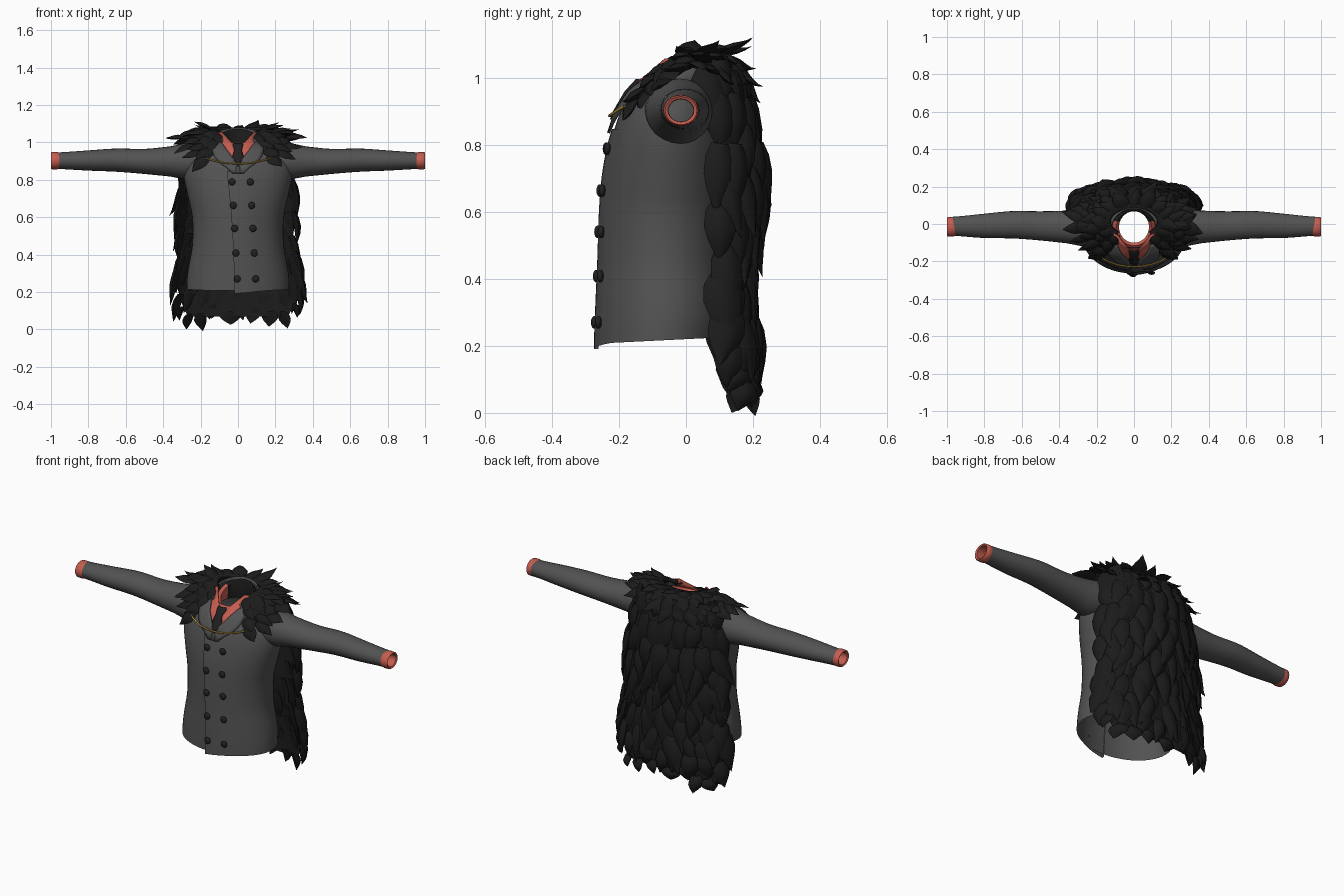
import bpy, bmesh, math, random
from mathutils import Vector

random.seed(7)
cube = bpy.data.objects.get("Cube")
if cube:
    bpy.data.objects.remove(cube, do_unlink=True)


def material(name, r, g, b):
    m = bpy.data.materials.new(name)
    m.use_nodes = True
    m.diffuse_color = (r, g, b, 1)
    node = m.node_tree.nodes["Principled BSDF"]
    node.inputs["Base Color"].default_value = (r, g, b, 1)
    node.inputs["Roughness"].default_value = 0.8
    return m


GREY = material("charcoal wool", .085, .085, .085)
FUR = material("black fur", .011, .011, .011)
RED = material("coral shirt", .56, .11, .08)
DARK = material("black trim", .016, .015, .016)
GOLD = material("gold", .55, .34, .05)


def finish(name, bm, mat, angle=40):
    bmesh.ops.recalc_face_normals(bm, faces=bm.faces[:])
    me = bpy.data.meshes.new(name)
    bm.to_mesh(me)
    bm.free()
    ob = bpy.data.objects.new(name, me)
    bpy.context.collection.objects.link(ob)
    me.materials.append(mat)
    bpy.ops.object.select_all(action='DESELECT')
    ob.select_set(True)
    bpy.context.view_layer.objects.active = ob
    bpy.ops.object.shade_smooth_by_angle(angle=math.radians(angle))
    return ob


def skin(bm, rows, closed):
    """Join rows of points into a quad surface."""
    vs = [[bm.verts.new(p) for p in row] for row in rows]
    n = len(vs[0])
    for a, b in zip(vs, vs[1:]):
        for i in range(n if closed else n - 1):
            j = (i + 1) % n
            bm.faces.new((a[i], a[j], b[j], b[i]))
    return vs


def loft(name, rows, mat, closed=True, thick=0, angle=40):
    bm = bmesh.new()
    skin(bm, rows, closed)
    ob = finish(name, bm, mat, angle)
    if thick:
        mod = ob.modifiers.new("thickness", 'SOLIDIFY')
        mod.thickness = thick
        mod.offset = 0
    return ob


def sample(table, z):
    """Smoothly interpolate a table whose first column rises."""
    k = 0
    while k < len(table) - 2 and z > table[k + 1][0]:
        k += 1
    p0, p1, p2, p3 = (table[min(max(i, 0), len(table) - 1)] for i in (k - 1, k, k + 1, k + 2))
    t = min(max((z - p1[0]) / (p2[0] - p1[0]), 0), 1)
    out = []
    for a, b, c, d in zip(p0[1:], p1[1:], p2[1:], p3[1:]):
        out.append(b + t * (c - a + t * (2 * a - 5 * b + 4 * c - d + t * (3 * (b - c) + d - a))) / 2)
    return out


# Jacket body: height, half width, front y, back y
BODY = [(.21, .275, -.265, .12), (.3, .27, -.262, .13), (.45, .245, -.256, .12),
        (.6, .245, -.252, .12), (.72, .27, -.242, .13), (.82, .29, -.222, .13),
        (.9, .285, -.195, .12), (.96, .235, -.16, .1), (1.0, .14, -.125, .09)]


def ring(hx, yf, yb, z, tilt=0, lo=0, hi=360, n=48):
    yc, d = (yf + yb) / 2, (yb - yf) / 2
    pts = []
    for i in range(n):
        a = math.radians(lo + (hi - lo) * i / (n if hi - lo == 360 else n - 1))
        pts.append((hx * math.sin(a), yc - d * math.cos(a), z - tilt * math.cos(a)))
    return pts


def chest(x, z, off=0):
    """Point on the front of the jacket, pushed out by off."""
    hx, yf, yb = sample(BODY, z)
    d = (yb - yf) / 2
    return (x, (yf + yb) / 2 - d * math.sqrt(max(0, 1 - (x / hx) ** 2)) - off, z)


rows = []
for i in range(25):
    z = .21 + .79 * i / 24
    rows.append(ring(*sample(BODY, z), z))
# hem dips at the front
rows[0] = [(x, y, z + .015 * (y + .2) / .3) for x, y, z in rows[0]]
loft("jacket_body", rows, GREY)

# Overlapping front flap with a stepped left edge and a curved hem
rows = []
for i in range(20):
    t = i / 19
    e = -.02 - .04 * t * t
    cols = [(e, -.004, 0), (e, .01, 0)] + [(e + (.2 - e) * k / 8, .01 - .015 * k / 8, k / 8) for k in range(1, 9)]
    rows.append([chest(x, .19 + .022 * f + (.657 - .022 * f) * t, o) for x, o, f in cols])
loft("front_flap", rows, GREY, closed=False, angle=50)

# Double row of buttons
for i, z in enumerate((.27, .408, .54, .663, .788)):
    for x in (-.004, .094):
        bpy.ops.mesh.primitive_uv_sphere_add(segments=14, ring_count=8, radius=.019,
                                             location=chest(x - i * .007, z, .01))
        ob = bpy.context.object
        ob.name = "button"
        ob.scale.y = .55
        ob.data.materials.append(DARK)
        bpy.ops.object.shade_smooth()

# Shirt front, tie and lapels lie on the chest
heights = [.865 + .135 * i / 10 for i in range(11)]
loft("shirt_front", [[chest((z - .865) * .75 * k / 5, z, .006) for k in range(-5, 6)]
                     for z in heights], RED, closed=False)
tie = [(.875, .004), (.9, .036), (.955, .02), (.96, .02), (.985, .028), (.995, .024)]
loft("tie", [[chest(w * k / 3, z, .012 + .008 * (1 - abs(k) / 3)) for k in range(-3, 4)]
             for z, w in tie], DARK, closed=False, thick=.005)
for s, side in ((1, "left"), (-1, "right")):
    rows = []
    for z in [.835] + heights:
        inner = max(z - .865, 0) * .75 - .012
        width = .075 * math.sin(math.pi * min(1, (z - .815) / .2)) + .02
        rows.append([chest(s * (inner + width * k / 4), z, .014) for k in range(5)])
    loft(side + "_lapel", rows, GREY, closed=False, thick=.008)
    # shirt collar point
    wing = [((.108, 1.055), (.085, 1.055)), ((.11, 1.0), (.04, 1.005)),
            ((.095, .955), (.012, .982)), ((.065, .912), (.05, .92))]
    loft(side + "_collar_point",
         [[(s * x, chest(0, min(z, 1), 0)[1] - .018 + abs(x) * .5 + max(0, z - 1) * .7, z)
           for x, z in pair] for pair in wing], RED, closed=False, thick=.006)

# Standing collars, lower at the front, with a dark lining behind the neck
def neck(lo, hi):
    return [ring(.135, -.13, .09, .97, 0, lo, hi), ring(.108, -.125, .08, 1.02, .04, lo, hi),
            ring(.095, -.115, .072, 1.03, .042, lo, hi), ring(.08, -.1, .068, 1.02, .04, lo, hi),
            ring(.085, -.1, .07, .96, 0, lo, hi)]


loft("shirt_collar", neck(-112, 112), RED, closed=False)
loft("neck_lining", neck(112, 248), FUR, closed=False)
loft("jacket_collar", [ring(.165, -.145, .1, .97, 0, 35, 325), ring(.135, -.135, .09, 1.025, .03, 42, 318),
                       ring(.118, -.125, .085, 1.04, .035, 42, 318)], GREY, closed=False, thick=.008)

# Sleeves and cuffs: distance out, centre y, centre z, half depth, half height
SLEEVE = [(.19, -.025, .905, .1, .085), (.27, -.02, .9, .1, .098), (.35, -.016, .898, .088, .082),
          (.5, -.01, .898, .078, .067), (.65, -.004, .905, .073, .062),
          (.8, -.01, .903, .065, .054), (.968, -.012, .902, .051, .044)]


def oval(x, yc, zc, ry, rz, n=24):
    return [(x, yc + ry * math.cos(math.tau * i / n), zc + rz * math.sin(math.tau * i / n)) for i in range(n)]


for s, side in ((1, "left"), (-1, "right")):
    xs = [.19 + .778 * i / 18 for i in range(19)]
    loft(side + "_sleeve", [oval(s * x, *sample(SLEEVE, x)) for x in xs], GREY)
    loft(side + "_cuff", [oval(s * x, -.015, .902, r * 1.13, r) for x, r in
                          ((.955, .043), (.97, .047), (.995, .046), (1.0, .042), (.995, .034), (.94, .033))], RED)

# Gold chain across the chest
cu = bpy.data.curves.new("chain", 'CURVE')
cu.dimensions = '3D'
cu.bevel_depth = .0045
cu.bevel_resolution = 1
sp = cu.splines.new('POLY')
sp.points.add(16)
for i, p in enumerate(sp.points):
    x = .17 * (i / 8 - 1)
    p.co = (*chest(x, .886 + x * x, .028), 1)
chain = bpy.data.objects.new("chain", cu)
bpy.context.collection.objects.link(chain)
cu.materials.append(GOLD)


def tuft(bm, root, along, normal, length, width, curl):
    """A pointed lock of fur, swaying sideways and curling out at its tip."""
    along, normal = along.normalized(), normal.normalized()
    side = along.cross(normal).normalized()
    lean = random.uniform(-.35, .35)
    rows = []
    for t, w in ((0, .6), (.2, .95), (.45, 1), (.65, .75), (.85, .35), (1, .02)):
        c = root + along * length * t + side * lean * length * t * t
        c = c + normal * (curl * length * t ** 3 + .012 * math.sin(math.pi * t))
        h = width * w / 2
        rows.append([c + side * h, c + side * h * .5 + normal * h * .38, c + normal * h * .5,
                     c - side * h * .5 + normal * h * .38, c - side * h, c - normal * h * .3])
    ends = skin(bm, rows, True)
    bm.faces.new(ends[-1])


# Cape of fur: height, half width, edge y, bulge
CAPE = [(.07, .27, .15, .04), (.15, .31, .13, .065), (.3, .32, .1, .1), (.45, .3, .1, .075),
        (.6, .295, .095, .095), (.75, .295, .08, .135), (.9, .28, .075, .125), (1.05, .24, .05, .105)]


def cape(u, z):
    w, y0, d = sample(CAPE, z)
    a = u * 1.45
    return Vector((w * math.sin(a), y0 + d * math.cos(a), z))


loft("cape_backing", [[cape(k / 10, .07 + .98 * i / 20) for k in range(-10, 11)] for i in range(21)],
     FUR, closed=False)
bm = bmesh.new()
ROWS, COLS = 10, 9
for r in range(ROWS):
    z = .11 + .93 * r / (ROWS - 1)
    for c in range(COLS):
        u = 2 * (c + .5 * (r % 2)) / (COLS - .5) - 1 + random.uniform(-.06, .06)
        u = min(max(u, -1), 1)
        a = u * 1.45
        out = Vector((math.sin(a), math.cos(a) + .1, 0))
        down = Vector((.12 * u, -.14 * abs(u) ** 3, -1))
        size = random.uniform(.18, .25) if r > 1 else random.uniform(.07, .1) + .06 * r
        tuft(bm, cape(u, z + random.uniform(-.03, .03)), down, out, size,
             random.uniform(.08, .12), random.uniform(0, .25))
finish("cape_fur", bm, FUR, 60)


# Fur mantle around the shoulders, open at the front, hanging down over back and chest
def mantle(deg, t):
    a = math.radians(deg)
    s, c = math.sin(a), math.cos(a)
    front, back = max(0, -c), max(0, c)
    x = (.125 + .13 * t) * s
    y = .01 + c * (.075 + (.075 if c > 0 else .14) * t)
    return Vector((x, y, 1.07 - .03 * t * t - front * (.03 + .12 * t) - back * .03 * t * t))


SPAN = 138
loft("mantle_backing", [[mantle(SPAN * k / 16, t / 4) for k in range(-16, 17)] for t in range(5)],
     FUR, closed=False, thick=.02)
bm = bmesh.new()
for t, count in ((.1, 13), (.4, 15), (.75, 19), (1, 21)):
    for k in range(count):
        deg = SPAN * (2 * k / (count - 1) - 1)
        a = math.radians(deg)
        s, c = math.sin(a), math.cos(a)
        front, back = max(0, -c), max(0, c)
        drop = front * 1.1 + back * 1.6 * t + .25 * t
        along = Vector((s, c * (1 - .6 * t), random.uniform(-.35, .3) - drop))
        up = Vector((.4 * s, .3 * c + back * t - front, 1 - .5 * t))
        tuft(bm, mantle(deg, t), along, up, random.uniform(.08, .12), random.uniform(.055, .085),
             random.uniform(.05, .55))
finish("mantle_fur", bm, FUR, 60)
